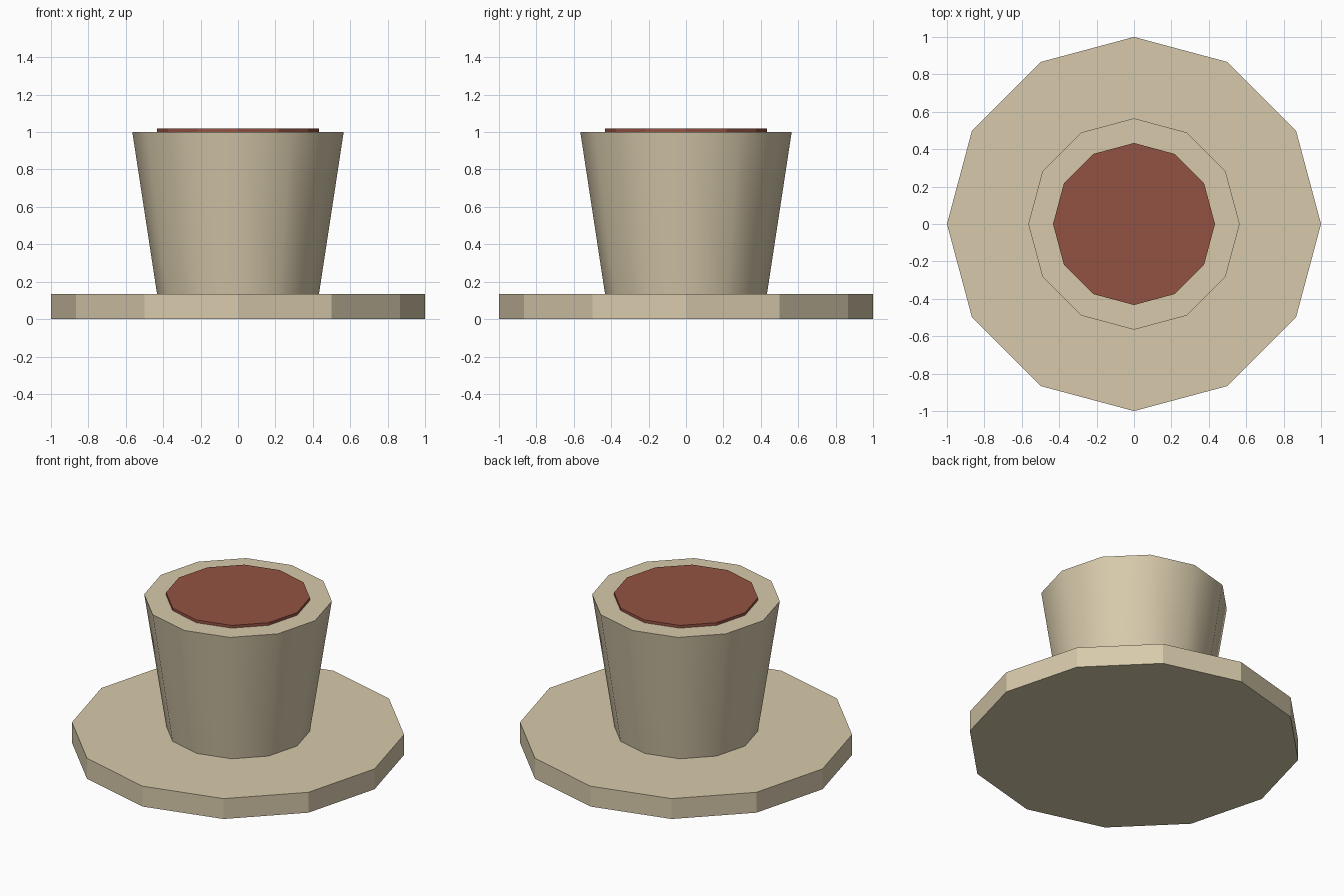
import bpy
import math

cube = bpy.data.objects.get("Cube")
if cube:
    bpy.data.objects.remove(cube, do_unlink=True)

SIDES = 12


def make_material(name, color):
    mat = bpy.data.materials.new(name)
    mat.use_nodes = True
    mat.diffuse_color = (*color, 1)
    mat.node_tree.nodes["Principled BSDF"].inputs["Base Color"].default_value = (*color, 1)
    return mat


def add_drum(name, r_bottom, r_top, z_bottom, z_top, mat, smooth=False):
    """Twelve-sided drum or taper between two heights, with a corner on each axis."""
    bpy.ops.mesh.primitive_cone_add(
        vertices=SIDES, radius1=r_bottom, radius2=r_top,
        depth=z_top - z_bottom, location=(0, 0, (z_bottom + z_top) / 2))
    obj = bpy.context.object
    obj.name = name
    obj.data.materials.append(mat)
    if smooth:
        bpy.ops.object.shade_smooth_by_angle(angle=math.radians(35))
    return obj


tan = make_material("tan", (0.68, 0.59, 0.41))
red = make_material("brick red", (0.296, 0.084, 0.056))

# Wide flat disc at the bottom
add_drum("brim", 1.0, 1.0, 0.0, 0.135, tan)
# Body flaring towards the top
add_drum("crown", 0.433, 0.565, 0.135, 1.0, tan, smooth=True)
# Thin raised plate on the crown
add_drum("top_plate", 0.433, 0.433, 1.0, 1.018, red)
